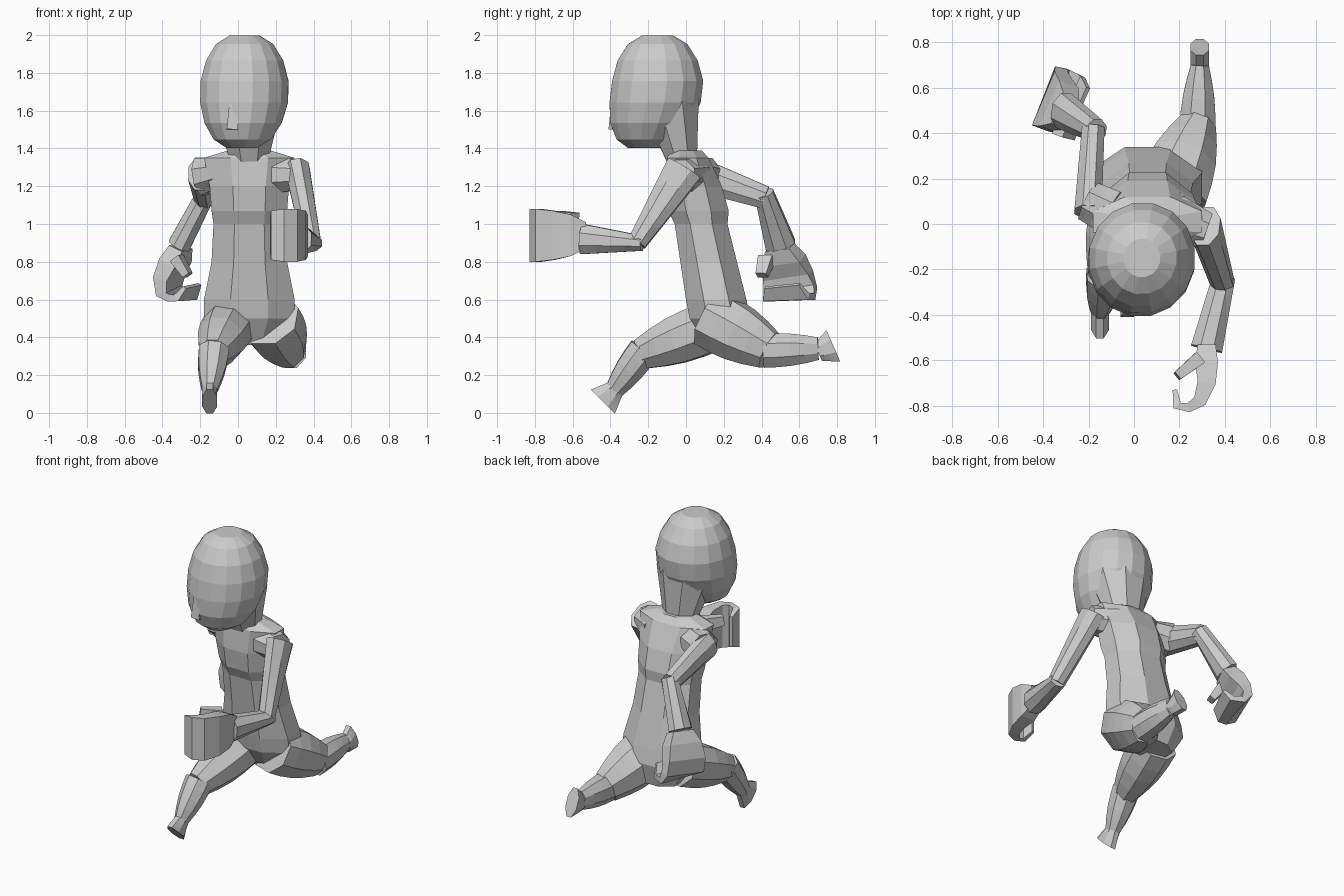
import bpy, bmesh, math
from mathutils import Vector, Matrix

cube = bpy.data.objects.get("Cube")
if cube:
    bpy.data.objects.remove(cube)

clay = bpy.data.materials.new("plain_grey")
clay.use_nodes = True
clay.diffuse_color = (.6, .6, .6, 1)
clay.node_tree.nodes["Principled BSDF"].inputs["Base Color"].default_value = clay.diffuse_color

X, Y, Z = Vector((1, 0, 0)), Vector((0, 1, 0)), Vector((0, 0, 1))


def finish(name, bm):
    """Turn a bmesh into a flat shaded grey object."""
    bmesh.ops.recalc_face_normals(bm, faces=bm.faces)
    mesh = bpy.data.meshes.new(name)
    bm.to_mesh(mesh)
    bm.free()
    mesh.materials.append(clay)
    bpy.context.collection.objects.link(bpy.data.objects.new(name, mesh))


def loft(name, centres, sizes, depth=Y, axis=None, sides=8):
    """Skin a tube of rings; each size is (half width, half depth)."""
    bm = bmesh.new()
    rings = []
    grow = 1 / math.cos(math.pi / sides)
    for i, (centre, (wide, deep)) in enumerate(zip(centres, sizes)):
        before = centres[max(i - 1, 0)]
        after = centres[min(i + 1, len(centres) - 1)]
        along = axis or (after - before).normalized()
        v = (depth - along * depth.dot(along)).normalized()
        u = v.cross(along)
        ring = []
        for k in range(sides):
            angle = math.tau * (k + .5) / sides
            ring.append(bm.verts.new(centre + u * wide * grow * math.cos(angle)
                                     + v * deep * grow * math.sin(angle)))
        rings.append(ring)
    for low, high in zip(rings, rings[1:]):
        for k in range(sides):
            after = (k + 1) % sides
            bm.faces.new((low[k], low[after], high[after], high[k]))
    bm.faces.new(rings[0])
    bm.faces.new(rings[-1])
    finish(name, bm)


def limb(name, start, end, start_size, end_size, bulge=0, overlap=0, depth=Y, sides=8):
    """Tapered limb between two joints, swelling in the middle."""
    start = start - (end - start).normalized() * overlap
    steps = 4
    centres, sizes = [], []
    for i in range(steps + 1):
        t = i / steps
        swell = bulge * math.sin(math.pi * t)
        centres.append(start.lerp(end, t))
        sizes.append([a + (b - a) * t + swell for a, b in zip(start_size, end_size)])
    loft(name, centres, sizes, depth, sides=sides)


def hand(side, wrist, reach, inward, thumbward):
    """Loosely closed fist: a palm whose fingers curl back inward."""
    reach, inward, thumbward = (d.normalized() for d in (reach, inward, thumbward))

    def at(forward, curl, across=0):
        return wrist + reach * forward + inward * curl + thumbward * across

    curl_path = [at(-.02, 0), at(.06, 0), at(.15, 0), at(.23, .03),
                 at(.26, .08), at(.25, .13), at(.18, .14)]
    thickness = [.04, .05, .04, .03, .02, .02, .01]
    breadth = [.07, .11, .13, .14, .14, .13, .1]
    loft(side + "_hand", curl_path, list(zip(thickness, breadth)), thumbward, sides=4)
    limb(side + "_thumb", at(.04, .03, .08), at(.12, .13, .1),
         (.03, .04), (.02, .03), depth=thumbward, sides=4)


# Head: clipped sphere with the jaw pushed forward, turned to its right
bm = bmesh.new()
bmesh.ops.create_uvsphere(bm, u_segments=16, v_segments=9, radius=1)
for vert in bm.verts:
    x, y, z = vert.co
    jaw = max(0, -z)
    vert.co = (x * .24, y * .25 - jaw * .08, max(-.9, min(.9, z)) * .33)
bm.transform(Matrix.Translation((.035, -.15, 1.7)) @ Matrix.Rotation(-.2, 4, "Z"))
finish("head", bm)
limb("nose", Vector((-.02, -.37, 1.7)), Vector((-.03, -.38, 1.5)),
     (.02, .02), (.03, .03), sides=4)
limb("neck", Vector((.05, -.08, 1.63)), Vector((.06, -.02, 1.34)), (.18, .15), (.1, .08))

# Torso: rings by height along a spine that leans forward
torso_rings = {1.39: (.11, .08), 1.35: (.24, .11), 1.2: (.21, .15), 1.07: (.2, .16),
               1: (.19, .14), .8: (.2, .15), .6: (.24, .16), .5: (.24, .16), .36: (.15, .1)}
spine = [Vector((.06, .2 * (1.4 - height), height)) for height in torso_rings]
loft("torso", spine, torso_rings.values(), axis=Z)

# Left arm, swung forward
shoulder = Vector((.32, -.03, 1.26))
elbow = Vector((.39, -.26, .9))
wrist = Vector((.32, -.55, .92))
limb("left_shoulder", Vector((.18, .02, 1.26)), shoulder, (.11, .1), (.08, .08), depth=Z)
limb("left_upper_arm", shoulder, elbow, (.065, .1), (.05, .05), overlap=.04)
limb("left_forearm", elbow, wrist, (.05, .04), (.07, .08), overlap=.03, depth=Z)
hand("left", wrist + Z * .02, -Y, -X, Z)

# Right arm, swung back
shoulder = Vector((-.2, .1, 1.25))
elbow = Vector((-.18, .42, 1.14))
wrist = Vector((-.31, .5, .89))
limb("right_shoulder", Vector((-.1, .05, 1.27)), shoulder, (.1, .08), (.09, .1), depth=Z)
limb("right_upper_arm", shoulder, elbow, (.06, .09), (.05, .06), overlap=.05, depth=Z)
limb("right_forearm", elbow, wrist, (.05, .05), (.06, .08), overlap=.03)
hand("right", wrist - Z * .03, Vector((-.4, .3, -1)), Vector((1, -.3, -.2)),
     Vector((-.35, -.93, 0)))

# Right leg, striding forward
hip = Vector((-.05, .14, .46))
knee = Vector((-.13, -.24, .31))
ankle = Vector((-.15, -.38, .12))
limb("right_thigh", hip, knee, (.13, .13), (.07, .08), bulge=.02, depth=Z)
limb("right_shin", knee, ankle, (.08, .08), (.04, .05), bulge=.01, overlap=.03)
limb("right_foot", ankle, Vector((-.15, -.44, .06)), (.04, .05), (.04, .09), overlap=.01)

# Left leg, pushing off behind
hip = Vector((.16, .13, .5))
knee = Vector((.28, .44, .33))
ankle = Vector((.29, .7, .34))
limb("left_thigh", hip, knee, (.16, .15), (.08, .1), bulge=.02, depth=Z)
limb("left_shin", knee, ankle, (.08, .09), (.04, .06), bulge=.01, overlap=.03, depth=Z)
limb("left_foot", ankle - Z * .02, Vector((.29, .78, .355)), (.04, .05), (.04, .09), depth=Z)
